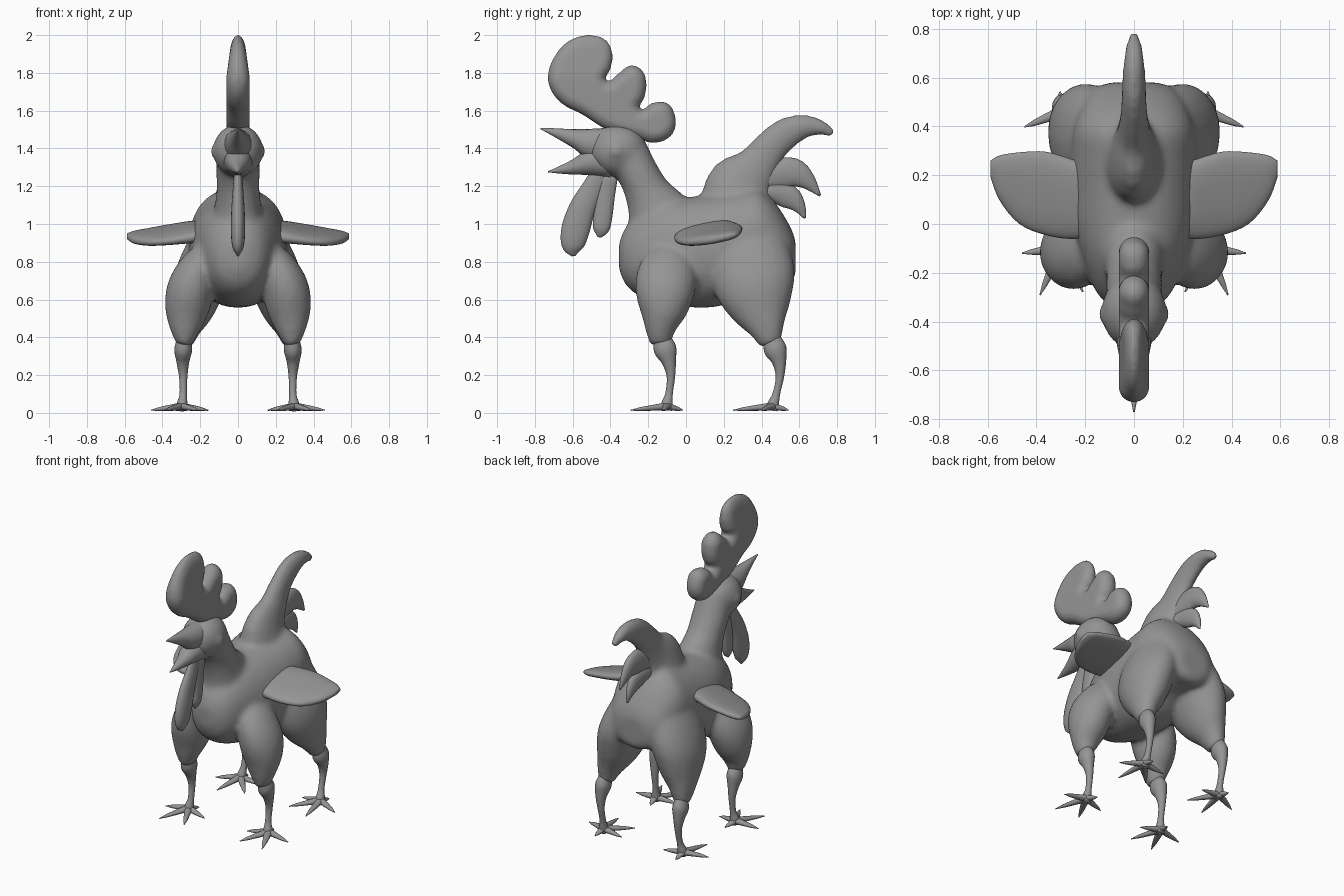
import bpy
import bmesh
from math import cos, sin, pi, radians
from mathutils import Vector, Matrix

cube = bpy.data.objects.get("Cube")
if cube:
    bpy.data.objects.remove(cube)

grey = bpy.data.materials.new("plain grey")
grey.use_nodes = True
GREY = (0.3, 0.3, 0.3, 1)
grey.diffuse_color = GREY
for node in grey.node_tree.nodes:
    if node.type == 'BSDF_PRINCIPLED':
        node.inputs["Base Color"].default_value = GREY

X, Y, Z = Vector((1, 0, 0)), Vector((0, 1, 0)), Vector((0, 0, 1))


def spline(stations, steps=4):
    """Smooth interpolation through tuples of equal length."""
    pts = [Vector(s) for s in stations]
    pts = [pts[0] * 2 - pts[1]] + pts + [pts[-1] * 2 - pts[-2]]
    out = []
    for p0, p1, p2, p3 in zip(pts, pts[1:], pts[2:], pts[3:]):
        for i in range(steps):
            t = i / steps
            out.append(p1 + (p2 - p0) * (t / 2)
                       + (p0 * 2 - p1 * 5 + p2 * 4 - p3) * (t * t / 2)
                       + (p1 * 3 - p0 - p2 * 3 + p3) * (t ** 3 / 2))
    return out + [pts[-2]]


def loft(bm, stations, ref=X, axis=None, power=1.0, sides=20):
    """Tube through (x, y, z, half width along ref, half depth)."""
    rows = spline(stations)
    centres = [Vector(r[:3]) for r in rows]
    rings = []
    for i, row in enumerate(rows):
        t = axis or (centres[min(i + 1, len(rows) - 1)] - centres[max(i - 1, 0)]).normalized()
        u = (ref - t * ref.dot(t)).normalized()
        v = t.cross(u)
        ring = []
        for k in range(sides):
            c, s = cos(2 * pi * k / sides), sin(2 * pi * k / sides)
            c = abs(c) ** power * (1 if c > 0 else -1)
            s = abs(s) ** power * (1 if s > 0 else -1)
            ring.append(bm.verts.new(centres[i] + u * c * max(row[3], .003)
                                     + v * s * max(row[4], .003)))
        rings.append(ring)
    for a, b in zip(rings, rings[1:]):
        for k in range(sides):
            n = (k + 1) % sides
            bm.faces.new((a[k], a[n], b[n], b[k]))
    bm.faces.new(rings[0])
    bm.faces.new(rings[-1])


def flat(points):
    """Stations that lie in the middle plane."""
    return [(0, *p) for p in points]


def ball(bm, centre, radii):
    bmesh.ops.create_uvsphere(bm, u_segments=24, v_segments=16, radius=1,
                              matrix=Matrix.LocRotScale(Vector(centre), None, Vector(radii)))


def finish(bm, name, voxel=0, smooth=0):
    bmesh.ops.recalc_face_normals(bm, faces=bm.faces[:])
    for f in bm.faces:
        f.smooth = True
    mesh = bpy.data.meshes.new(name)
    bm.to_mesh(mesh)
    bm.free()
    mesh.materials.append(grey)
    obj = bpy.data.objects.new(name, mesh)
    bpy.context.collection.objects.link(obj)
    if voxel:
        mod = obj.modifiers.new("blend", 'REMESH')
        mod.mode = 'VOXEL'
        mod.voxel_size = voxel
        mod.use_smooth_shade = True
        mod = obj.modifiers.new("soften", 'SMOOTH')
        mod.factor = .5
        mod.iterations = smooth


def part(name, stations, **options):
    bm = bmesh.new()
    loft(bm, stations, **options)
    finish(bm, name)


# Body, neck, head, tail, thighs and eyes blended into one skin
FRONT_THIGH = [(.15, -.1, .86, .07, .1), (.205, -.1, .77, .105, .15), (.25, -.11, .66, .125, .16),
               (.27, -.12, .55, .118, .132), (.28, -.135, .45, .085, .085), (.285, -.135, .36, .042, .055)]
REAR_THIGH = [(.12, .33, .96, .11, .18), (.165, .345, .8, .14, .22), (.21, .365, .67, .14, .215),
              (.24, .395, .55, .115, .165), (.27, .425, .45, .077, .1), (.285, .45, .36, .045, .055)]
bm = bmesh.new()
loft(bm, flat([(-.355, .83, .05, .07), (-.32, .83, .12, .15), (-.25, .84, .17, .22), (-.13, .85, .215, .275),
               (0, .85, .25, .29), (.15, .86, .26, .3), (.27, .89, .26, .29), (.38, .93, .25, .26),
               (.47, .9, .22, .215), (.55, .84, .17, .15), (.58, .82, .1, .09)]),
     axis=Y, power=.92, sides=32)
loft(bm, flat([(-.1, .88, .19, .22), (-.14, 1.04, .135, .18), (-.2, 1.16, .115, .125),
               (-.25, 1.26, .115, .11), (-.31, 1.36, .115, .12)]), sides=32)
ball(bm, (0, -.36, 1.388), (.133, .155, .14))
loft(bm, flat([(.27, 1.0, .17, .2), (.29, 1.19, .105, .19), (.37, 1.3, .07, .12),
               (.45, 1.41, .055, .092), (.54, 1.485, .05, .083), (.64, 1.518, .045, .06),
               (.72, 1.508, .035, .04), (.78, 1.475, .02, .02)]))
for side in (1, -1):
    ball(bm, (side * .112, -.37, 1.385), (.036, .04, .04))
    for thigh in (FRONT_THIGH, REAR_THIGH):
        loft(bm, [(side * s[0], *s[1:]) for s in thigh])
finish(bm, "body", .015, 10)

# Tail feathers
part("upper_tail_feather", flat([(.38, 1.22, .05, .06), (.47, 1.26, .04, .08), (.57, 1.27, .035, .078),
                                 (.645, 1.225, .025, .045), (.71, 1.15, .004, .006)]))
part("lower_tail_feather", flat([(.38, 1.16, .05, .05), (.47, 1.17, .04, .06), (.55, 1.14, .032, .062),
                                 (.6, 1.09, .022, .035), (.63, 1.03, .004, .006)]))

# Beak halves, open
part("upper_beak", flat([(-.4, 1.42, .08, .09), (-.52, 1.425, .065, .078), (-.6, 1.453, .044, .049),
                         (-.7, 1.485, .018, .022), (-.77, 1.505, .003, .003)]), axis=-Y)
part("lower_beak", flat([(-.4, 1.335, .085, .09), (-.52, 1.327, .065, .068), (-.6, 1.302, .04, .04),
                         (-.68, 1.285, .017, .017), (-.73, 1.277, .003, .003)]), axis=-Y)

# Wattles
part("front_wattle", flat([(-.45, 1.28, .02, .045), (-.5, 1.18, .028, .058), (-.55, 1.08, .035, .07),
                           (-.585, .97, .038, .075), (-.6, .88, .03, .058), (-.595, .83, .004, .01)]))
part("rear_wattle", flat([(-.41, 1.26, .02, .05), (-.43, 1.14, .025, .052), (-.44, 1.04, .027, .05),
                          (-.45, .97, .024, .042), (-.46, .93, .004, .01)]))

# Comb: a rounded plate cut to a three-lobed outline
COMB = [(-.72, 1.72), (-.73, 1.79), (-.7, 1.88), (-.62, 1.97), (-.5, 2), (-.42, 1.97), (-.39, 1.9),
        (-.4, 1.82), (-.42, 1.76), (-.36, 1.795), (-.29, 1.84), (-.23, 1.81), (-.21, 1.74),
        (-.22, 1.67), (-.24, 1.61), (-.18, 1.64), (-.1, 1.64), (-.06, 1.58), (-.06, 1.5),
        (-.1, 1.45), (-.18, 1.43), (-.25, 1.45), (-.42, 1.5), (-.55, 1.58), (-.66, 1.64)]
curve = bpy.data.curves.new("comb_outline", 'CURVE')
curve.dimensions = '2D'
curve.fill_mode = 'BOTH'
curve.bevel_depth = .062
curve.offset = -.062
curve.bevel_resolution = 6
line = curve.splines.new('BEZIER')
line.bezier_points.add(len(COMB) - 1)
line.use_cyclic_u = True
line.resolution_u = 5
for knot, (y, z) in zip(line.bezier_points, COMB):
    knot.co = (y, z, 0)
    knot.handle_left_type = knot.handle_right_type = 'AUTO'
outline = bpy.data.objects.new("comb_outline", curve)
bpy.context.collection.objects.link(outline)
bpy.context.view_layer.update()
plate = bpy.data.meshes.new_from_object(outline.evaluated_get(bpy.context.evaluated_depsgraph_get()))
bpy.data.objects.remove(outline)
bm = bmesh.new()
bm.from_mesh(plate)
bpy.data.meshes.remove(plate)
bm.transform(Matrix((Z, X, Y)).to_4x4())
bmesh.ops.remove_doubles(bm, verts=bm.verts[:], dist=.0005)
for v in bm.verts:  # thin the tall lobe towards its top
    v.co.x *= min(1, .5 + 2.2 * max(0, 2 - v.co.z))
finish(bm, "comb", .01, 4)

# Paired parts: wings, shanks and feet
WING = [(.14, .1, .96, .14, .05), (.24, .1, .958, .165, .044), (.36, .125, .944, .175, .036),
        (.47, .147, .932, .15, .031), (.55, .188, .93, .095, .025), (.588, .225, .935, .035, .012)]
SHANK = [(.285, -.04, .4, .035, .045), (.29, -.02, .335, .047, .06), (.292, 0, .27, .034, .038),
         (.29, .01, .19, .022, .022), (.29, 0, .1, .019, .02), (.295, -.01, .05, .028, .03),
         (.295, -.015, .015, .03, .03)]
# Toes: direction in degrees and length
TOES = [(-7, .16), (-66, .21), (-117, .2), (-168, .143), (103, .085)]
for side, label in ((1, "left"), (-1, "right")):
    part(label + "_wing", [(side * s[0], *s[1:]) for s in WING],
         ref=Vector((0, 1, .22)), axis=X, power=.8, sides=32)
    for place, y0, lean, turn in (("front", -.09, 0, 0), ("rear", .468, .1, -15)):
        name = label + "_" + place
        part(name + "_shank", [(side * x, y0 + y + lean * min(z, .25), z, a, b)
                               for x, y, z, a, b in SHANK])
        bm = bmesh.new()
        for angle, length in TOES:
            dx = side * length * cos(radians(angle + turn))
            dy = length * sin(radians(angle + turn))
            loft(bm, [(side * .3 + dx * f, y0 - .01 + dy * f, z, r * .8, r)
                      for f, z, r in ((0, .035, .026), (.4, .027, .019), (.75, .02, .012), (1, .014, .002))],
                 ref=Z, sides=10)
        finish(bm, name + "_foot")
